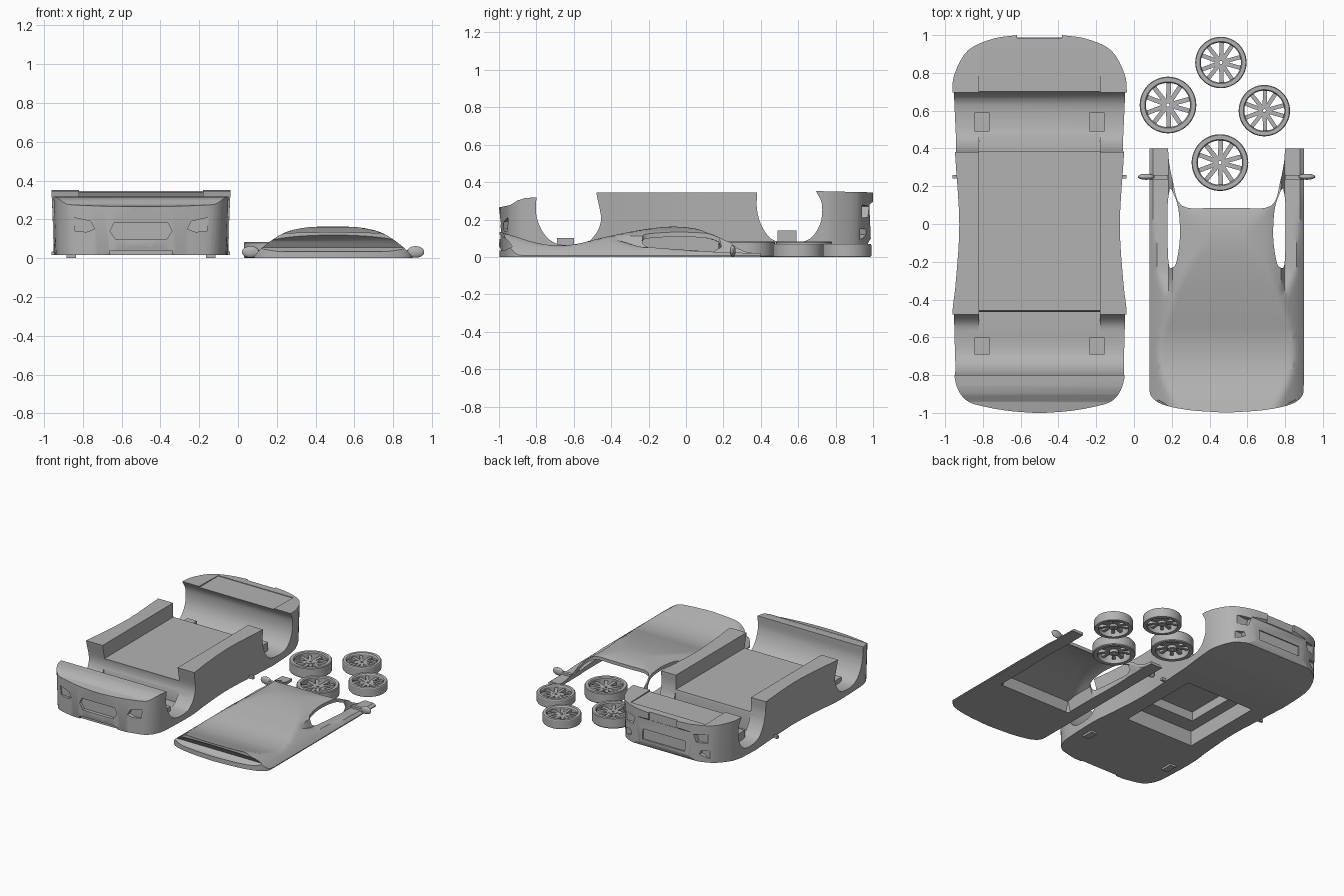
import bpy, bmesh, math
from mathutils import Matrix, Vector

if "Cube" in bpy.data.objects:
    bpy.data.objects.remove(bpy.data.objects["Cube"])

grey = bpy.data.materials.new("plain grey")
grey.use_nodes = True
COLOUR = (0.45, 0.45, 0.45, 1)
grey.diffuse_color = COLOUR
grey.node_tree.nodes["Principled BSDF"].inputs["Base Color"].default_value = COLOUR
BODY_X, TOP_X = -0.5, 0.49


def finish(name, bm):
    bmesh.ops.recalc_face_normals(bm, faces=bm.faces)
    mesh = bpy.data.meshes.new(name)
    bm.to_mesh(mesh)
    bm.free()
    obj = bpy.data.objects.new(name, mesh)
    mesh.materials.append(grey)
    bpy.context.scene.collection.objects.link(obj)
    return obj


def prism(name, points, axis, lo, hi):
    """Extrude a 2D outline along an axis from lo to hi."""
    bm = bmesh.new()
    place = {"x": lambda a, b, c: (c, a, b), "y": lambda a, b, c: (a, c, b),
             "z": lambda a, b, c: (a, b, c)}[axis]
    rings = [[bm.verts.new(place(a, b, c)) for a, b in points] for c in (lo, hi)]
    bm.faces.new(rings[0])
    bm.faces.new(rings[1])
    n = len(points)
    for i in range(n):
        j = (i + 1) % n
        bm.faces.new((rings[0][i], rings[0][j], rings[1][j], rings[1][i]))
    return finish(name, bm)


def box(name, x, y, z):
    return prism(name, [(x[0], y[0]), (x[1], y[0]), (x[1], y[1]), (x[0], y[1])], "z", *z)


def boolean(obj, cutter, operation="DIFFERENCE"):
    mod = obj.modifiers.new("cut", "BOOLEAN")
    mod.operation, mod.solver, mod.object = operation, "EXACT", cutter
    bpy.context.view_layer.update()
    result = bpy.data.meshes.new_from_object(
        obj.evaluated_get(bpy.context.evaluated_depsgraph_get()))
    obj.modifiers.clear()
    obj.data = result
    bpy.data.objects.remove(cutter)


def smooth(obj):
    bpy.ops.object.select_all(action="DESELECT")
    obj.select_set(True)
    bpy.context.view_layer.objects.active = obj
    bpy.ops.object.shade_smooth_by_angle(angle=math.radians(30))


def spline(points, steps=4):
    """Catmull-Rom points through an open path."""
    pts = [Vector(p) for p in points]
    pts = [2 * pts[0] - pts[1]] + pts + [2 * pts[-1] - pts[-2]]
    out = []
    for a, b, c, d in zip(pts, pts[1:], pts[2:], pts[3:]):
        for k in range(steps):
            t = k / steps
            out.append(tuple(0.5 * (2 * b + (c - a) * t + (2 * a - 5 * b + 4 * c - d) * t * t
                                    + (3 * b - a - 3 * c + d) * t ** 3)))
    return out + [tuple(pts[-2])]


def mirrored(half, centre):
    """Close a half outline given as (half width, y)."""
    return [(centre + w, y) for w, y in half] + [(centre - w, y) for w, y in reversed(half)]


def lookup(table, v):
    for (a, p), (b, q) in zip(table, table[1:]):
        if v <= b:
            return p + (q - p) * max(0, (v - a) / (b - a))
    return table[-1][1]


# Lower body: plan outline crossed with the side profile
plan = spline([(0.03, -1), (0.16, -0.99), (0.29, -0.968), (0.39, -0.935), (0.445, -0.85), (0.46, -0.7),
               (0.464, -0.48), (0.445, -0.3), (0.427, 0), (0.448, 0.35), (0.46, 0.55),
               (0.464, 0.7), (0.45, 0.8), (0.38, 0.92), (0.25, 0.98), (0.12, 1)])
body = prism("lower_body", mirrored(plan, BODY_X), "z", 0, 0.4)
for v in body.data.vertices:
    if v.co.z < 0.1:
        v.co.x = BODY_X + (v.co.x - BODY_X) * 0.965
front_arch = spline([(-0.8, 0.318), (-0.8, 0.22), (-0.76, 0.125), (-0.69, 0.07), (-0.58, 0.065),
                     (-0.51, 0.09), (-0.455, 0.19), (-0.48, 0.345)])
rear_arch = spline([(0.38, 0.345), (0.38, 0.25), (0.41, 0.155), (0.48, 0.085), (0.64, 0.085),
                    (0.715, 0.17), (0.727, 0.28), (0.695, 0.352)])
side = [(-0.98, 0.015), (-1, 0.06), (-0.99, 0.18), (-1, 0.265), (-0.94, 0.277), (-0.9, 0.302),
        (-0.86, 0.315)]
side += front_arch + rear_arch
side += [(1, 0.345), (1, 0.295), (0.98, 0.28), (0.988, 0.1), (0.97, 0.065), (0.7, 0.03), (0.5, 0.015)]
boolean(body, prism("profile", side, "x", -1.1, 0.1), "INTERSECT")

# Cabin tub with square ends, rear deck step, underside recess
boolean(body, box("tub", (-0.82, -0.18), (-0.6, 0.5), (0.235, 0.5)))
boolean(body, box("tub_front", (-0.82, -0.18), (-0.6, -0.465), (0.066, 0.5)))
boolean(body, box("tub_rear", (-0.82, -0.18), (0.385, 0.64), (0.086, 0.5)))
boolean(body, box("deck", (-0.82, -0.18), (0.6, 0.93), (0.342, 0.5)))
boolean(body, box("recess", (-0.79, -0.21), (-0.32, 0.34), (-0.1, 0.13)))
boolean(body, box("recess_deep", (-0.7, -0.3), (-0.2, 0.25), (-0.1, 0.2)))
boolean(body, box("rear_notch", (-0.62, -0.38), (0.985, 1.1), (0.2, 0.5)))

# Grille, lower intakes, headlights, tail lights and vents
grille = [(-0.64, 0.18), (-0.36, 0.18), (-0.34, 0.14), (-0.37, 0.095), (-0.63, 0.095), (-0.66, 0.14)]
boolean(body, prism("grille", grille, "y", -1.1, -0.97))
boolean(body, box("intake", (-0.66, -0.34), (-1.1, -0.97), (0, 0.04)))
boolean(body, box("plate", (-0.68, -0.32), (0.975, 1.1), (0.12, 0.2)))
lamp = [(0.24, 0.15), (0.26, 0.19), (0.35, 0.21), (0.34, 0.14), (0.28, 0.135)]
tail = [(0.27, 0.21), (0.25, 0.27), (0.37, 0.28), (0.37, 0.21)]
vent = [(0.29, 0.12), (0.3, 0.15), (0.38, 0.15), (0.36, 0.09)]
for s in (-1, 1):
    for shape, y0, y1 in ((lamp, -1.1, -0.945), (tail, 0.94, 1.1), (vent, 0.93, 1.1)):
        boolean(body, prism("light", [(BODY_X + s * a, z) for a, z in shape], "y", y0, y1))
smooth(body)

# Axle rests, feet and side pins
for s, label in ((-1, "right"), (1, "left")):
    cx = BODY_X + s * 0.305
    box("front_axle_rest_" + label, (cx - 0.04, cx + 0.04), (-0.69, -0.6), (0.05, 0.1))
    box("rear_axle_rest_" + label, (cx - 0.04, cx + 0.04), (0.49, 0.59), (0.06, 0.14))
    fx = BODY_X + s * 0.36
    box("foot_" + label, (fx - 0.025, fx + 0.025), (-0.69, -0.6), (0, 0.02))
    px = BODY_X + s * 0.43
    box("side_pin_" + label, (px - 0.03, px + 0.03), (0.24, 0.26), (0.015, 0.035))

# Upper body: roof shell sweeping down, then up into a raised end lip
roof_line = spline([(-1, 0.135), (-0.92, 0.112), (-0.84, 0.086), (-0.75, 0.066), (-0.67, 0.061),
                    (-0.58, 0.07), (-0.45, 0.102), (-0.25, 0.143), (-0.07, 0.162), (0.09, 0.142),
                    (0.24, 0.075), (0.4, 0.025)])
cross = spline([(0, 0.165), (0.12, 0.16), (0.22, 0.142), (0.29, 0.11), (0.37, 0.05), (0.41, 0.006)])
rail = [(-0.4, 0.1), (-0.25, 0.055), (0.18, 0.025), (0.4, 0.02)]


def height(w, y):
    z = min(lookup(roof_line, y), lookup(cross, w))
    return min(z, lookup(rail, y)) if w > 0.3 and y > -0.4 else z


def underside(w, y):
    return max(0, height(w, y) - 0.025) if w < 0.3 and y > -0.5 else 0


bm = bmesh.new()
NX, NY = 40, 56
top, low = [], []
for j in range(NY + 1):
    y = -1 + 1.4 * j / NY
    xs = [0.82 * i / NX - 0.41 for i in range(NX + 1)]
    top.append([bm.verts.new((TOP_X + x, y, height(abs(x), y))) for x in xs])
    low.append([bm.verts.new((TOP_X + x, y, underside(abs(x), y))) for x in xs])
for j in range(NY):
    for i in range(NX):
        for g in (top, low):
            bm.faces.new((g[j][i], g[j][i + 1], g[j + 1][i + 1], g[j + 1][i]))
    for i in (0, NX):
        bm.faces.new((top[j][i], top[j + 1][i], low[j + 1][i], low[j][i]))
for j in (0, NY):
    for i in range(NX):
        bm.faces.new((top[j][i], top[j][i + 1], low[j][i + 1], low[j][i]))
upper = finish("upper_body", bm)
edge = spline([(0.02, -0.998), (0.2, -0.985), (0.34, -0.955), (0.4, -0.91), (0.409, -0.85)])
edge += [(0.409, 0.399), (0.31, 0.399)]
edge += spline([(0.305, 0.33), (0.285, 0.23), (0.235, 0.095), (0.05, 0.085)])
boolean(upper, prism("outline", mirrored(edge, TOP_X), "z", -0.1, 0.3), "INTERSECT")
window = spline([(0.3, 0.19), (0.285, 0.17), (0.255, 0.08), (0.247, -0.07), (0.265, -0.2),
                 (0.285, -0.23), (0.305, -0.22), (0.312, -0.1), (0.312, 0.1), (0.3, 0.19)])[:-1]
for s in (-1, 1):
    boolean(upper, prism("window", [(TOP_X + s * w, y) for w, y in window], "z", -0.1, 0.3))
# Hollow under the raised lip
hollow = [(-1.1, 0.035), (-0.97, 0.035), (-0.93, 0.055), (-0.95, 0.085), (-1, 0.122), (-1.1, 0.122)]
boolean(upper, prism("hollow", hollow, "x", TOP_X - 0.37, TOP_X + 0.37))
smooth(upper)

# Door mirrors
for s, label in ((-1, "right"), (1, "left")):
    bm = bmesh.new()
    bmesh.ops.create_uvsphere(bm, u_segments=20, v_segments=12, radius=1)
    bmesh.ops.transform(bm, verts=bm.verts, matrix=Matrix.Translation(
        (TOP_X + s * 0.425, 0.25, 0.032)) @ Matrix.Diagonal((0.045, 0.016, 0.03, 1)))
    smooth(finish("door_mirror_" + label, bm))
    mx = TOP_X + s * 0.355
    box("mirror_arm_" + label, (mx - 0.045, mx + 0.045), (0.235, 0.26), (0.005, 0.04))


def lathe(name, profile, centre, segments=48):
    bm = bmesh.new()
    rings = []
    for k in range(segments):
        a = math.tau * k / segments
        rings.append([bm.verts.new((centre[0] + r * math.cos(a), centre[1] + r * math.sin(a), z))
                      for r, z in profile])
    n = len(profile)
    for k in range(segments):
        p, q = rings[k], rings[(k + 1) % segments]
        for i in range(n):
            bm.faces.new((p[i], p[(i + 1) % n], q[(i + 1) % n], q[i]))
    smooth(finish(name, bm))


# Wheels: rim ring, pierced hub and ten paired spokes
for label, x, y, r, h in (("front_a", 0.46, 0.855, 0.136, 0.07), ("front_b", 0.69, 0.6, 0.136, 0.07),
                          ("rear_a", 0.18, 0.63, 0.15, 0.083), ("rear_b", 0.455, 0.325, 0.15, 0.083)):
    lathe("tyre_" + label, [(0.78 * r, 0), (0.97 * r, 0), (r, 0.006), (r, h - 0.006), (0.97 * r, h),
                            (0.82 * r, h), (0.78 * r, h - 0.008)], (x, y))
    lathe("hub_" + label, [(0.06 * r, 0.01), (0.22 * r, 0.01), (0.22 * r, h - 0.02), (0.06 * r, h - 0.02)],
          (x, y), 24)
    bm = bmesh.new()
    for k in range(10):
        a = math.tau * (k // 2) / 5 + (0.27 if k % 2 else -0.27)
        m = (Matrix.Translation((x, y, h * 0.55)) @ Matrix.Rotation(a, 4, "Z")
             @ Matrix.Translation((0.5 * r, 0, 0)) @ Matrix.Diagonal((0.66 * r, 0.16 * r, 0.35 * h, 1)))
        bmesh.ops.create_cube(bm, size=1, matrix=m)
    finish("spokes_" + label, bm)
